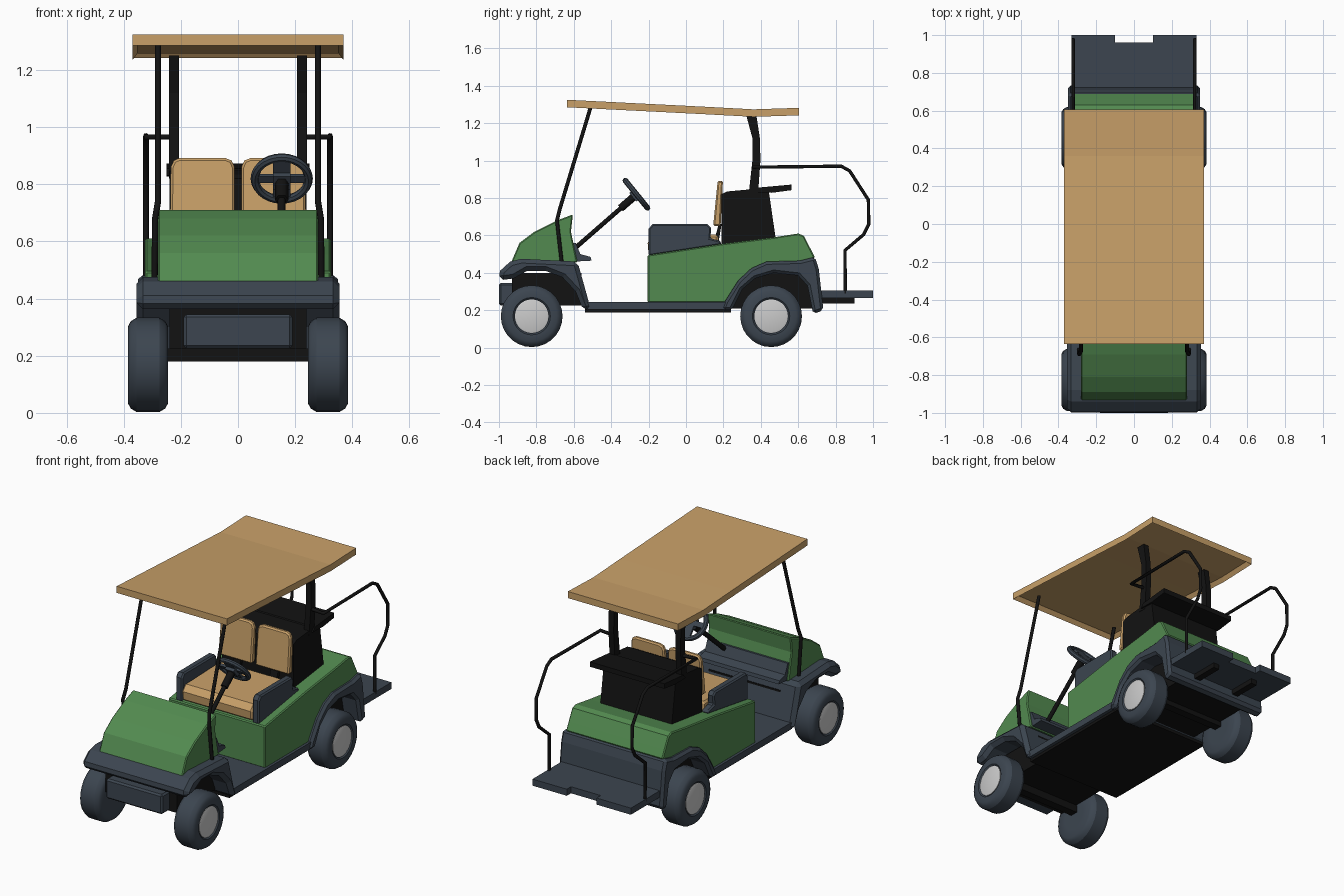
import bpy, bmesh, math
from mathutils import Matrix, Vector

if "Cube" in bpy.data.objects:
    bpy.data.objects.remove(bpy.data.objects["Cube"])


def material(name, rgb):
    m = bpy.data.materials.new(name)
    m.diffuse_color = (*rgb, 1)
    m.use_nodes = True
    m.node_tree.nodes["Principled BSDF"].inputs["Base Color"].default_value = m.diffuse_color
    return m


GREEN = material("green_paint", (0.085, 0.255, 0.08))
TAN = material("tan_vinyl", (0.58, 0.352, 0.14))
DARK = material("slate_plastic", (0.045, 0.06, 0.08))
BLACK = material("black_metal", (0.006, 0.006, 0.006))


def finish(name, bm, mat=None, bevel=0, mirror=False, segments=1, smooth=False):
    bmesh.ops.recalc_face_normals(bm, faces=bm.faces)
    me = bpy.data.meshes.new(name)
    bm.to_mesh(me)
    bm.free()
    ob = bpy.data.objects.new(name, me)
    bpy.context.collection.objects.link(ob)
    if mat:
        me.materials.append(mat)
    if bevel:
        b = ob.modifiers.new("bevel", 'BEVEL')
        b.width, b.segments = bevel, segments
        b.limit_method, b.angle_limit = 'ANGLE', math.radians(60)
    if mirror:
        ob.modifiers.new("mirror", 'MIRROR')
    if smooth:
        bpy.ops.object.select_all(action='DESELECT')
        ob.select_set(True)
        bpy.context.view_layer.objects.active = ob
        bpy.ops.object.shade_smooth_by_angle(angle=math.radians(30))
    return ob


def extrude(pts, lo, hi, plan=False):
    """Side profile (y, z) extruded along x, or plan outline (x, y) along z."""
    bm = bmesh.new()
    put = (lambda p, t: (p[0], p[1], t)) if plan else (lambda p, t: (t, p[0], p[1]))
    a = [bm.verts.new(put(p, lo)) for p in pts]
    b = [bm.verts.new(put(p, hi)) for p in pts]
    bm.faces.new(a)
    bm.faces.new(b)
    for i in range(len(pts)):
        j = (i + 1) % len(pts)
        bm.faces.new((a[i], a[j], b[j], b[i]))
    bmesh.ops.recalc_face_normals(bm, faces=bm.faces)
    return bm


def prism(name, pts, lo, hi, mat, **kw):
    return finish(name, extrude(pts, lo, hi), mat, **kw)


def box(name, x, y, z, mat, **kw):
    return prism(name, [(y[0], z[0]), (y[1], z[0]), (y[1], z[1]), (y[0], z[1])], x[0], x[1], mat, **kw)


def lathe(name, pts, cy, cz, mat, n=28):
    """Profile (x, radius) spun round an x-parallel axle, mirrored to both sides."""
    bm = bmesh.new()
    rings = [[bm.verts.new((x, cy + r * math.cos(2 * math.pi * i / n), cz + r * math.sin(2 * math.pi * i / n)))
              for i in range(n)] for x, r in pts]
    for p, q in zip(rings, rings[1:]):
        for i in range(n):
            bm.faces.new((p[i], p[(i + 1) % n], q[(i + 1) % n], q[i]))
    bm.faces.new(rings[0])
    bm.faces.new(rings[-1])
    return finish(name, bm, mat, mirror=True, smooth=True)


def tube(name, pts, r, mat):
    cu = bpy.data.curves.new(name, 'CURVE')
    cu.dimensions, cu.bevel_depth, cu.bevel_resolution, cu.use_fill_caps = '3D', r, 1, True
    s = cu.splines.new('POLY')
    s.points.add(len(pts) - 1)
    for p, c in zip(s.points, pts):
        p.co = (*c, 1)
    cu.materials.append(mat)
    ob = bpy.data.objects.new(name, cu)
    bpy.context.collection.objects.link(ob)
    bpy.ops.object.select_all(action='DESELECT')
    ob.select_set(True)
    bpy.context.view_layer.objects.active = ob
    bpy.ops.object.convert(target='MESH')


# Wheels and axles
for tag, cy in (("front", -0.825), ("rear", 0.455)):
    lathe(tag + "_tyres", [(0.245, 0.08), (0.245, 0.135), (0.255, 0.153), (0.275, 0.165), (0.355, 0.165),
                           (0.375, 0.153), (0.385, 0.135), (0.385, 0.1), (0.378, 0.092)], cy, 0.168, DARK)
    lathe(tag + "_hubs", [(0.36, 0.09), (0.381, 0.09), (0.384, 0.082)], cy, 0.168, None)
    box(tag + "_axle", (-0.26, 0.26), (cy - 0.025, cy + 0.025), (0.18, 0.225), BLACK)

# Front fender shell, floor and rear fender shell
prism("front_fender", [(-1.0, 0.36), (-0.995, 0.41), (-0.94, 0.46), (-0.88, 0.475), (-0.58, 0.46), (-0.52, 0.245),
                       (-0.5, 0.2), (-0.55, 0.2), (-0.59, 0.3), (-0.66, 0.375), (-0.75, 0.41), (-0.85, 0.41),
                       (-0.92, 0.37)], -0.355, 0.355, DARK, bevel=0.025)
box("floor", (-0.34, 0.34), (-0.53, 0.22), (0.205, 0.245), DARK)
box("floor_underside", (-0.32, 0.32), (-0.54, 0.24), (0.188, 0.206), BLACK)
prism("rear_fender", [(0.19, 0.2), (0.21, 0.25), (0.28, 0.36), (0.35, 0.425), (0.43, 0.46), (0.61, 0.465),
                      (0.69, 0.485), (0.71, 0.42), (0.735, 0.2), (0.68, 0.18), (0.65, 0.33), (0.6, 0.385),
                      (0.47, 0.4), (0.37, 0.37), (0.3, 0.31), (0.245, 0.2)], -0.35, 0.35, DARK, bevel=0.015)
box("front_wheel_well", (-0.24, 0.24), (-0.93, -0.56), (0.225, 0.4), BLACK)
box("rear_wheel_well", (-0.24, 0.24), (0.2, 0.68), (0.21, 0.43), BLACK)
box("front_bumper", (-0.19, 0.19), (-1.0, -0.9), (0.225, 0.345), DARK, bevel=0.01)

# Green front cowl and dash shelf
prism("front_cowl", [(-0.935, 0.455), (-0.89, 0.56), (-0.81, 0.62), (-0.69, 0.68), (-0.605, 0.712), (-0.615, 0.62),
                     (-0.59, 0.5), (-0.58, 0.455)], -0.28, 0.28, GREEN, bevel=0.006)
prism("dash_shelf", [(-0.61, 0.56), (-0.59, 0.56), (-0.565, 0.5), (-0.51, 0.485), (-0.505, 0.465), (-0.6, 0.46)],
      -0.27, 0.27, DARK)

# Green rear body
prism("rear_body", [(-0.205, 0.24), (-0.205, 0.495), (0.19, 0.555), (0.47, 0.59), (0.6, 0.61), (0.63, 0.598),
                    (0.665, 0.53), (0.69, 0.48), (0.61, 0.455), (0.43, 0.45), (0.35, 0.415), (0.28, 0.35), (0.21, 0.24)],
      -0.325, 0.325, GREEN, bevel=0.006)

# Seats
prism("seat_cushion", [(-0.2, 0.5), (-0.205, 0.56), (-0.175, 0.595), (0.17, 0.605), (0.18, 0.54)],
      -0.238, 0.238, TAN, bevel=0.012)
prism("armrests", [(-0.2, 0.49), (-0.2, 0.635), (-0.18, 0.66), (0.115, 0.66), (0.135, 0.64), (0.13, 0.585),
                   (0.185, 0.57), (0.19, 0.55)], 0.235, 0.28, DARK, bevel=0.008, mirror=True)
bm = extrude([(x, z) for x, z in [(0.012, 0.65), (0.238, 0.65), (0.235, 0.86), (0.225, 0.883), (0.205, 0.892),
                                  (0.045, 0.892), (0.022, 0.883), (0.012, 0.86)]], 0, 0.04, plan=True)
for v in bm.verts:  # stand the outline up and lean it back
    x, z, d = v.co
    v.co = (x, 0.145 + (z - 0.65) * 0.1 + d * (1 - (z - 0.65) * 1.2), z)
finish("seat_backs", bm, TAN, bevel=0.008, mirror=True)
prism("seat_back_brackets", [(0.15, 0.57), (0.175, 0.66), (0.19, 0.66), (0.175, 0.57)], 0.1, 0.15, BLACK, mirror=True)

# Black storage box behind the seats, with lid
prism("storage_box", [(0.19, 0.54), (0.19, 0.82), (0.22, 0.835), (0.44, 0.855), (0.48, 0.58)], -0.24, 0.24, BLACK)
prism("storage_lid", [(0.36, 0.83), (0.38, 0.855), (0.565, 0.872), (0.565, 0.842), (0.46, 0.828)], -0.25, 0.25, BLACK)

# Rear platform with a notch at the back
finish("rear_platform", extrude([(-0.33, 0.7), (0.33, 0.7), (0.33, 1.0), (0.1, 1.0), (0.1, 0.96), (-0.1, 0.96),
                                 (-0.1, 1.0), (-0.33, 1.0)], 0.265, 0.305, plan=True), DARK)
box("platform_supports", (0.12, 0.16), (0.6, 0.9), (0.235, 0.268), BLACK, mirror=True)

# Roof posts, struts and rear handrails
prism("rear_roof_posts", [(0.335, 0.82), (0.355, 1.0), (0.355, 1.12), (0.32, 1.25), (0.375, 1.25), (0.395, 1.12),
                          (0.398, 1.0), (0.385, 0.82)], 0.207, 0.242, BLACK, mirror=True)
for side, s in (("left", -1), ("right", 1)):
    tube(side + "_front_strut", [(s * 0.292, -0.665, 0.46), (s * 0.29, -0.69, 0.68), (s * 0.28, -0.675, 0.74),
                                 (s * 0.28, -0.51, 1.285)], 0.011, BLACK)
    rail = [(0.36, 0.965), (0.83, 0.97), (0.875, 0.945), (0.975, 0.79), (0.977, 0.66), (0.95, 0.605), (0.85, 0.52),
            (0.852, 0.29)]
    tube(side + "_handrail", [(s * 0.23, 0.37, 0.965)] + [(s * 0.322, y, z) for y, z in rail], 0.01, BLACK)

# Roof with a recessed underside
bm = extrude([(-0.635, 1.325), (0.1, 1.288), (0.36, 1.274), (0.605, 1.282), (0.605, 1.242), (0.36, 1.234),
              (0.1, 1.248), (-0.635, 1.285)], -0.37, 0.37)
bmesh.ops.inset_region(bm, faces=[f for f in bm.faces if f.normal.z < -0.9], thickness=0.018, depth=-0.024,
                       use_even_offset=True)
finish("roof", bm, TAN)

# Steering wheel, spokes and column
centre = Vector((0.153, -0.265, 0.82))
tilt = Matrix.Translation(centre) @ Matrix.Rotation(-0.89, 4, 'X')
bpy.ops.mesh.primitive_torus_add(major_radius=0.094, minor_radius=0.015, major_segments=28, minor_segments=8)
wheel = bpy.context.object
wheel.name = "steering_wheel"
wheel.matrix_world = tilt
wheel.data.materials.append(DARK)
bpy.ops.object.shade_smooth_by_angle()
bm = bmesh.new()
for size, pos in (((0.17, 0.03, 0.014), (0, 0, 0)), ((0.06, 0.17, 0.014), (0, 0, 0)), ((0.06, 0.06, 0.03), (0, 0, -0.01))):
    bmesh.ops.create_cube(bm, size=1, matrix=tilt @ Matrix.Translation(pos) @ Matrix.Diagonal((*size, 1)))
finish("steering_spokes", bm, DARK)
tube("steering_column", [(0.153, -0.59, 0.535), (0.153, -0.28, 0.805)], 0.014, BLACK)
tube("column_shroud", [(0.153, -0.35, 0.745), (0.153, -0.275, 0.81)], 0.024, BLACK)
